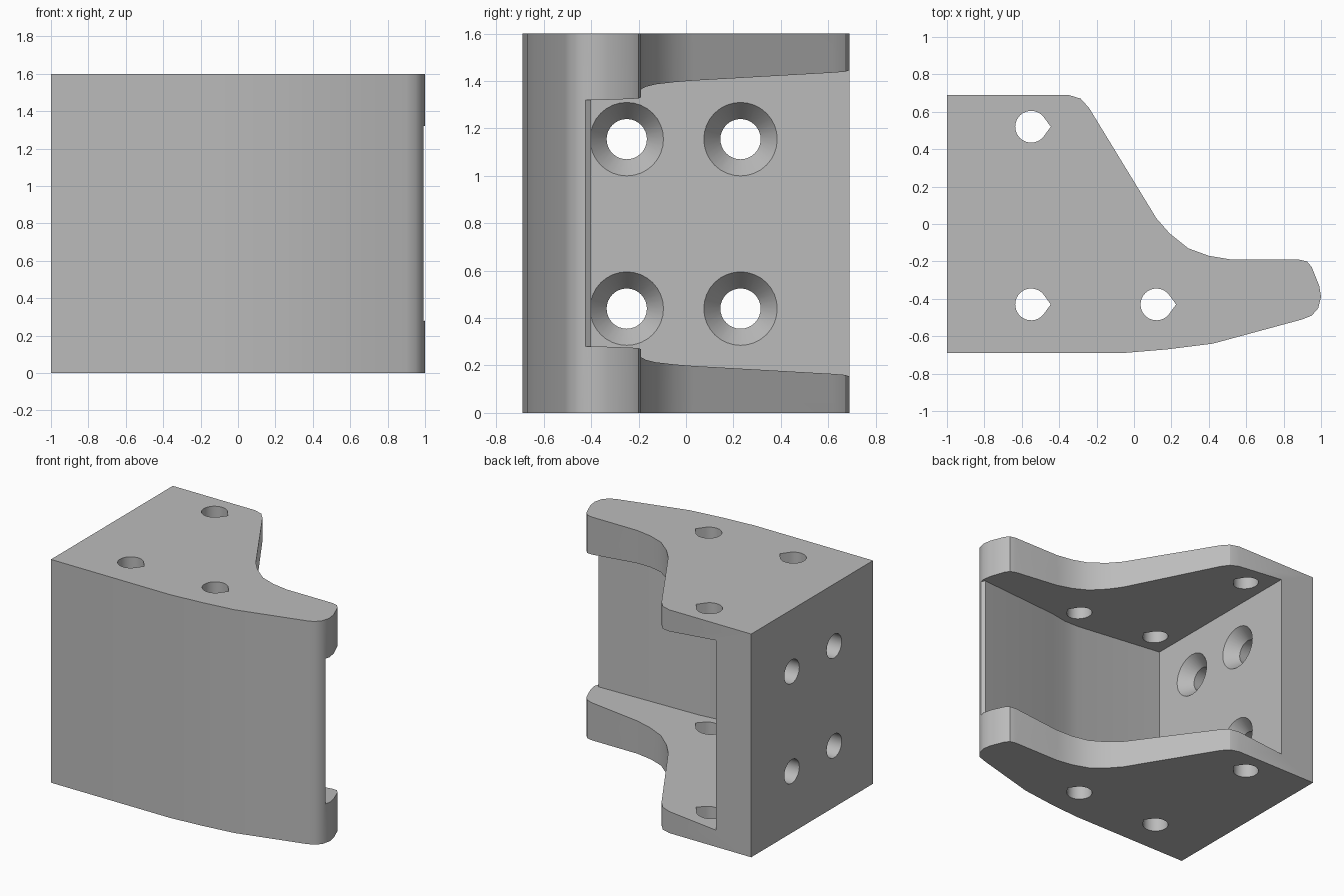
import bpy, bmesh, math
from mathutils import Vector

cube = bpy.data.objects.get("Cube")
if cube:
    bpy.data.objects.remove(cube, do_unlink=True)

HEIGHT = 1.6
grey = bpy.data.materials.new("light_grey")
grey.use_nodes = True
colour = (0.5, 0.5, 0.5, 1)
grey.diffuse_color = colour
grey.node_tree.nodes["Principled BSDF"].inputs["Base Color"].default_value = colour


def loft(name, loops):
    """Closed solid through matching loops of points."""
    bm = bmesh.new()
    rings = [[bm.verts.new(p) for p in loop] for loop in loops]
    n = len(rings[0])
    for a, b in zip(rings, rings[1:]):
        for i in range(n):
            j = (i + 1) % n
            bm.faces.new((a[i], a[j], b[j], b[i]))
    bm.faces.new(rings[0][::-1])
    bm.faces.new(rings[-1])
    bmesh.ops.recalc_face_normals(bm, faces=bm.faces)
    mesh = bpy.data.meshes.new(name)
    bm.to_mesh(mesh)
    bm.free()
    mesh.materials.append(grey)
    obj = bpy.data.objects.new(name, mesh)
    bpy.context.collection.objects.link(obj)
    return obj


def prism(name, plan, low, high):
    """Vertical prism whose end heights are functions of x."""
    return loft(name, [[(x, y, f(x)) for x, y in plan] for f in (low, high)])


def cut(target, cutter):
    cutter.hide_render = True
    mod = target.modifiers.new("cut", "BOOLEAN")
    mod.operation = "DIFFERENCE"
    mod.solver = "EXACT"
    mod.object = cutter
    bpy.context.view_layer.objects.active = target
    bpy.ops.object.modifier_apply(modifier=mod.name)
    bpy.data.objects.remove(cutter, do_unlink=True)


# Outer bracket body
outline = [(-1, -.69), (-.06, -.69), (.18, -.67), (.42, -.64), (.9, -.51),
           (.95, -.49), (.985, -.45), (1, -.39), (.99, -.33), (.95, -.23),
           (.925, -.2), (.88, -.19), (.52, -.19), (.4, -.17), (.29, -.13),
           (.19, -.05), (.12, .03), (-.24, .62), (-.285, .67), (-.35, .69), (-1, .69)]
bracket = prism("corner_bracket", outline, lambda x: 0, lambda x: HEIGHT)

# Open cavity, leaving end wall, front wall and two tapered plates
WALL_X = -.72
floor = lambda x: .12 + .093 * (x - WALL_X)
cavity = [(WALL_X, -.59), (0, -.59), (.13, -.575), (.27, -.535), (.975, -.4),
          (.995, -.43), (1.1, -.43), (1.1, .8), (WALL_X, .8)]
cut(bracket, prism("cavity_cutter", cavity, floor, lambda x: HEIGHT - floor(x)))

# Teardrop holes through both plates, pointing along +x
R = .085
for cx, cy in ((-.55, .52), (-.55, -.43), (.12, -.43)):
    arc = [math.radians(40 + 280 * i / 24) for i in range(25)]
    plan = [(cx + R * math.cos(a), cy + R * math.sin(a)) for a in arc]
    plan.append((cx + .105, cy))
    cut(bracket, prism("plate_hole_cutter", plan, lambda x: -.1, lambda x: HEIGHT + .1))

# Countersunk screw holes through the end wall
SINK = .155
for cy in (-.25, .23):
    for cz in (.44, 1.155):
        loops = []
        for x, r in ((-1.1, R), (WALL_X - .09, R), (WALL_X, SINK), (WALL_X + .01, SINK)):
            angles = [math.tau * i / 32 for i in range(32)]
            loops.append([(x, cy + r * math.cos(a), cz + r * math.sin(a)) for a in angles])
        cut(bracket, loft("screw_hole_cutter", loops))

# Smooth the rounded walls, keep edges sharp
bpy.ops.object.select_all(action="DESELECT")
bracket.select_set(True)
bpy.context.view_layer.objects.active = bracket
bpy.ops.object.shade_smooth_by_angle(angle=math.radians(30))
